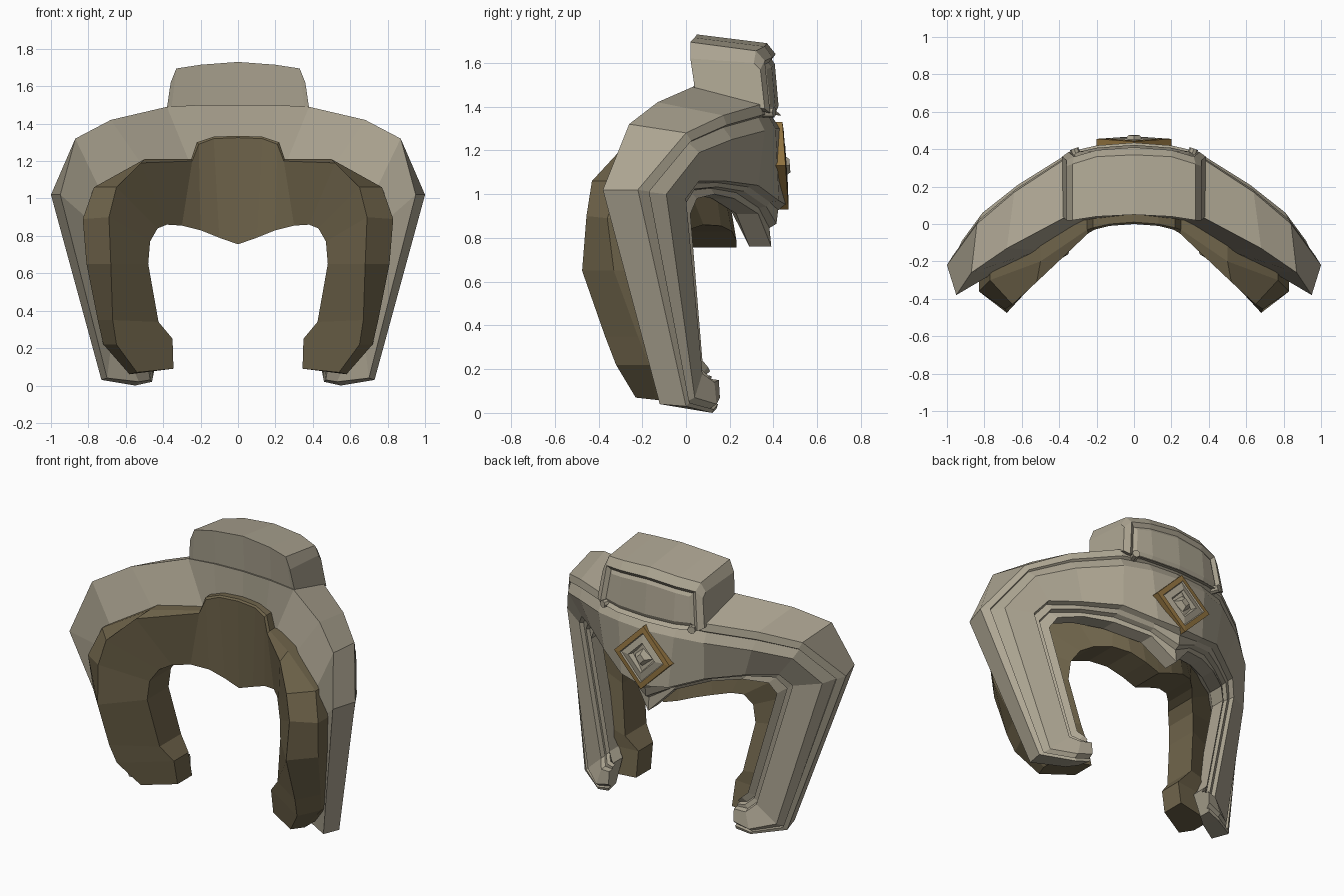
import bpy, bmesh, math
from mathutils import Vector

if "Cube" in bpy.data.objects:
    bpy.data.objects.remove(bpy.data.objects["Cube"], do_unlink=True)


def make_material(name, color):
    mat = bpy.data.materials.new(name)
    mat.use_nodes = True
    mat.diffuse_color = (*color, 1)
    mat.node_tree.nodes["Principled BSDF"].inputs["Base Color"].default_value = (*color, 1)
    return mat


plate_grey = make_material("warm grey plate", (0.42, 0.38, 0.29))
lining_brown = make_material("dark brown lining", (0.16, 0.128, 0.07))
frame_gold = make_material("dull gold frame", (0.29, 0.175, 0.052))


def rail(*points):
    return [Vector(p) for p in points]


def shifted(points, offset):
    return [p + Vector(offset) for p in points]


def between(first, second, amount, push=0.0):
    """Rail lying between two rails, pushed in along y."""
    return [a.lerp(b, amount) - Vector((0, push, 0)) for a, b in zip(first, second)]


def finish(name, bm, materials, mirror=True):
    bmesh.ops.recalc_face_normals(bm, faces=bm.faces[:])
    mesh = bpy.data.meshes.new(name)
    bm.to_mesh(mesh)
    bm.free()
    for mat in materials:
        mesh.materials.append(mat)
    obj = bpy.data.objects.new(name, mesh)
    bpy.context.scene.collection.objects.link(obj)
    if mirror:
        mod = obj.modifiers.new("Mirror", 'MIRROR')
        mod.use_clip = True


def loft(rails):
    """Closed cross-sections joined station by station, capped at the far end."""
    bm = bmesh.new()
    grid = [[bm.verts.new(p) for p in line] for line in rails]
    strips = []
    for i, line in enumerate(grid):
        following = grid[(i + 1) % len(grid)]
        strips.append([bm.faces.new((line[k], line[k + 1], following[k + 1], following[k]))
                       for k in range(len(line) - 1)])
    bm.faces.new([line[-1] for line in grid])
    return bm, strips


# Outer shell: arch rails run from the centre, over the shoulder, down to the toe
front_rim = rail((0, .05, 1.5), (.2, .04, 1.5), (.38, .03, 1.49), (.68, -.13, 1.42),
                 (.87, -.26, 1.32), (.95, -.38, 1.02), (.7, -.12, .04), (.53, .0, .02), (.47, .05, .03))
outer_ridge = rail((0, .39, 1.42), (.2, .38, 1.42), (.38, .34, 1.41), (.64, .17, 1.36),
                   (.84, .0, 1.28), (1, -.22, 1.02), (.73, .0, .03), (.55, .12, .0), (.46, .14, .02))
back_fold = rail((0, .43, 1.3), (.2, .41, 1.3), (.38, .36, 1.29), (.62, .21, 1.25),
                 (.81, .06, 1.19), (.92, -.09, 1.0), (.68, .04, .07), (.55, .14, .04), (.45, .155, .07))
opening_rim = rail((0, .46, .95), (.17, .425, .97), (.36, .33, 1.04), (.55, .18, 1.06),
                   (.71, .06, 1.06), (.77, .0, .98), (.56, .075, .18), (.52, .13, .14), (.45, .15, .15))
opening_edge = rail((0, .39, .76), (.14, .33, .91), (.34, .22, .98), (.5, .13, 1.0),
                    (.63, .05, .98), (.67, .02, .91), (.5, .075, .24), (.47, .1, .21), (.45, .11, .19))
# Where the front of the shell meets the lining
lining_seat = rail((0, .05, 1.28), (.18, .03, 1.27), (.25, .02, 1.17), (.5, -.14, 1.16),
                   (.73, -.25, 1.03), (.79, -.22, .88), (.68, -.1, .2), (.56, -.05, .09), (.48, .03, .1))
bm, strips = loft([
    lining_seat, front_rim, outer_ridge,
    between(outer_ridge, back_fold, .4), between(outer_ridge, back_fold, .5, .02),
    back_fold, opening_rim,
    between(opening_rim, opening_edge, .12, .03), between(opening_rim, opening_edge, .45, .015),
    between(opening_rim, opening_edge, .55, .04),
    opening_edge, shifted(opening_edge, (0, -.1, 0))])
finish("outer_shell", bm, [plate_grey])

# Inner lining: a thick padded arch in front of the shell
pad_outer = rail((0, .01, 1.335), (.13, .0, 1.33), (.22, -.02, 1.3), (.25, -.03, 1.21), (.5, -.2, 1.21),
                 (.77, -.3, 1.06), (.83, -.36, .89), (.81, -.33, .65), (.75, -.22, .35),
                 (.72, -.17, .22), (.58, -.14, .06))
pad_ridge = rail((0, .0, 1.325), (.13, -.01, 1.32), (.21, -.03, 1.29), (.245, -.05, 1.2), (.52, -.31, 1.19),
                 (.65, -.43, 1.06), (.69, -.455, .9), (.68, -.475, .65), (.67, -.37, .35),
                 (.65, -.32, .22), (.54, -.23, .07))
pad_inner = rail((0, .01, .755), (.1, .01, .79), (.2, -.01, .83), (.3, -.06, .855), (.38, -.14, .86),
                 (.43, -.2, .84), (.47, -.24, .77), (.48, -.25, .65), (.425, -.2, .34),
                 (.35, -.16, .25), (.345, -.13, .09))
pad_back = shifted(pad_inner[:-2], (0, .22, 0)) + shifted(pad_inner[-2:], (0, .15, 0))
bm, strips = loft([shifted(pad_outer, (0, .14, 0)), pad_outer, pad_ridge, pad_inner, pad_back])
finish("inner_lining", bm, [lining_brown])

# Crest block on top of the arch, with a sunken panel in its back face
crest_base = rail((0, .07, 1.45), (.2, .06, 1.45), (.36, .045, 1.45), (.385, .045, 1.45))
crest_top = rail((0, .05, 1.73), (.2, .04, 1.715), (.33, .02, 1.695), (.36, .02, 1.62))
crest_back = rail((0, .37, 1.69), (.2, .36, 1.675), (.33, .32, 1.655), (.36, .31, 1.6))
crest_chamfer = rail((0, .41, 1.64), (.2, .395, 1.625), (.32, .36, 1.61), (.36, .34, 1.57))
crest_foot = rail((0, .435, 1.36), (.2, .42, 1.36), (.35, .385, 1.37), (.385, .36, 1.39))
bm, strips = loft([crest_base, crest_top, crest_back, crest_chamfer, crest_foot])
bmesh.ops.recalc_face_normals(bm, faces=bm.faces[:])
for depth in (-.02, .012):
    bmesh.ops.inset_region(bm, faces=strips[3][:2], thickness=.022, depth=depth,
                           use_boundary=False, use_even_offset=True)
finish("crest_block", bm, [plate_grey])

# Small studs at the lower corners of the crest
for side, label in ((1, "left"), (-1, "right")):
    bpy.ops.mesh.primitive_cylinder_add(vertices=8, radius=.024, depth=.06,
                                        location=(side * .31, .375, 1.375),
                                        rotation=(math.pi / 2, 0, -side * .35))
    stud = bpy.context.object
    stud.name = label + "_crest_stud"
    stud.data.materials.append(plate_grey)

# Diamond badge: concentric four-sided rings, gold outside, with a raised centre
rings = [(.2, -.08), (.2, .005), (.157, .008), (.15, .0), (.095, .01),
         (.08, -.02), (.065, -.02), (.03, .025)]
bm = bmesh.new()
loops = []
for radius, height in rings:
    loop = []
    for i in range(4):
        x, z = radius * math.cos(i * math.pi / 2), radius * math.sin(i * math.pi / 2)
        loop.append(bm.verts.new((x, .45 + height - z * .07, 1.13 + z)))
    loops.append(loop)
for number, (a, b) in enumerate(zip(loops, loops[1:])):
    for k in range(4):
        n = (k + 1) % 4
        face = bm.faces.new((a[k], a[n], b[n], b[k]))
        face.material_index = 1 if number < 2 else 0
bm.faces.new(loops[-1])
bm.faces.new(loops[0])
finish("diamond_badge", bm, [plate_grey, frame_gold], mirror=False)
